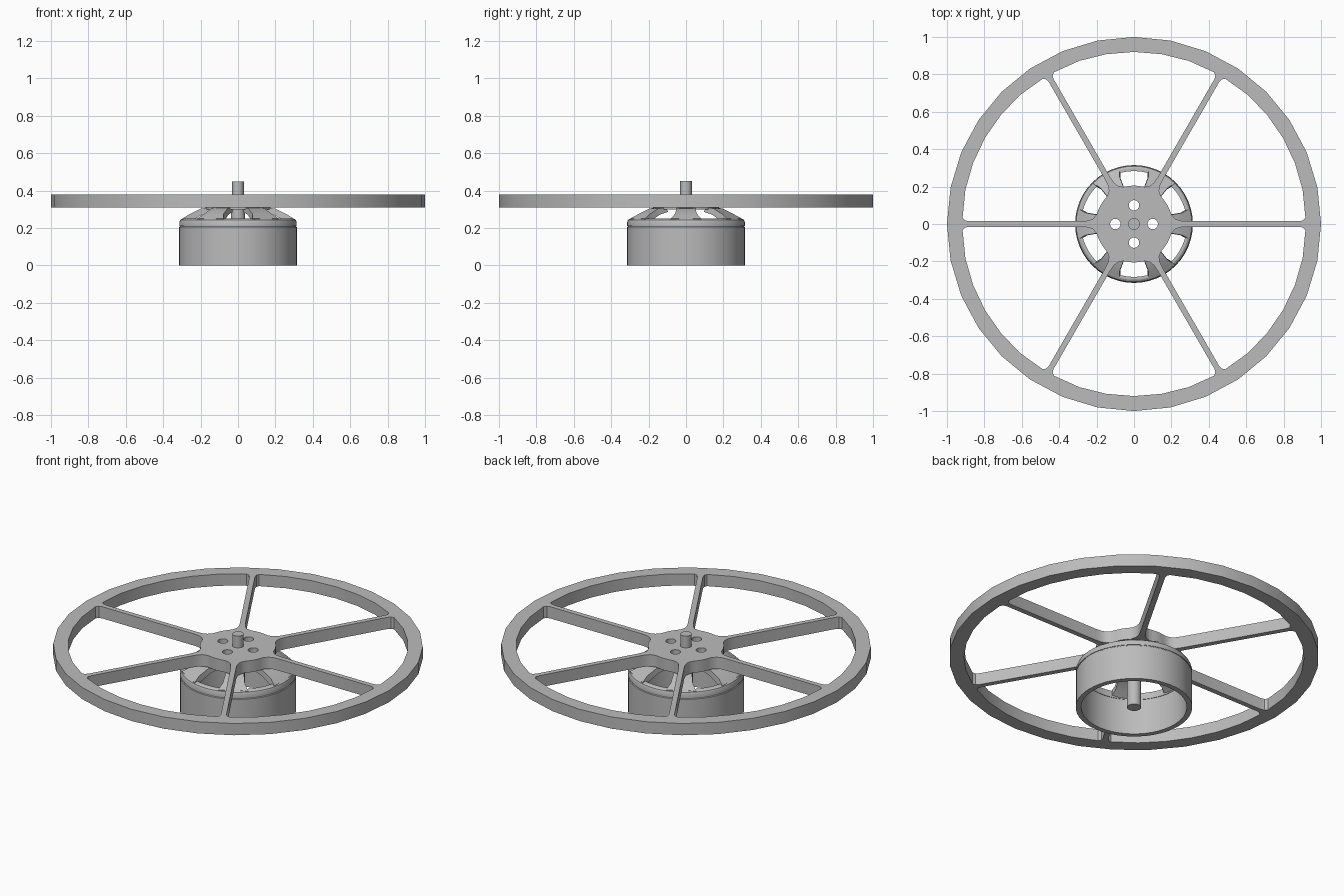
import bpy, bmesh, math
from mathutils import Matrix

if "Cube" in bpy.data.objects:
    bpy.data.objects.remove(bpy.data.objects["Cube"])

grey = bpy.data.materials.new("metal grey")
grey.diffuse_color = (0.5, 0.5, 0.5, 1)
grey.use_nodes = True
grey.node_tree.nodes["Principled BSDF"].inputs["Base Color"].default_value = grey.diffuse_color


def finish(name, bm, angle=30):
    bmesh.ops.remove_doubles(bm, verts=bm.verts, dist=1e-5)
    bmesh.ops.recalc_face_normals(bm, faces=bm.faces)
    me = bpy.data.meshes.new(name)
    bm.to_mesh(me)
    bm.free()
    me.materials.append(grey)
    ob = bpy.data.objects.new(name, me)
    bpy.context.collection.objects.link(ob)
    bpy.ops.object.select_all(action='DESELECT')
    ob.select_set(True)
    bpy.context.view_layer.objects.active = ob
    bpy.ops.object.shade_smooth_by_angle(angle=math.radians(angle))
    return ob


def polar(r, a):
    return (r * math.cos(a), r * math.sin(a))


def circle(r, n, cx=0, cy=0):
    pts = [polar(r, 2 * math.pi * i / n) for i in range(n)]
    return [(x + cx, y + cy) for x, y in pts]


def plate(name, loops, z0, z1):
    """Flat plate: first loop is the outline, the others are holes."""
    cu = bpy.data.curves.new(name, 'CURVE')
    cu.dimensions = '2D'
    cu.fill_mode = 'BOTH'
    cu.extrude = (z1 - z0) / 2
    for pts in loops:
        s = cu.splines.new('POLY')
        s.points.add(len(pts) - 1)
        for p, (x, y) in zip(s.points, pts):
            p.co = (x, y, 0, 1)
        s.use_cyclic_u = True
    tmp = bpy.data.objects.new(name + " helper", cu)
    bpy.context.collection.objects.link(tmp)
    me = bpy.data.meshes.new_from_object(
        tmp.evaluated_get(bpy.context.evaluated_depsgraph_get()))
    bpy.data.objects.remove(tmp)
    bpy.data.curves.remove(cu)
    bm = bmesh.new()
    bm.from_mesh(me)
    bpy.data.meshes.remove(me)
    bmesh.ops.translate(bm, verts=bm.verts, vec=(0, 0, (z0 + z1) / 2))
    return finish(name, bm)


def lathe(name, profile, n, closed):
    """Revolve an (r, z) profile around the z axis."""
    bm = bmesh.new()
    rings = [[bm.verts.new((*polar(r, 2 * math.pi * i / n), z)) for i in range(n)]
             for r, z in profile]
    pairs = list(zip(rings, rings[1:]))
    if closed:
        pairs.append((rings[-1], rings[0]))
    else:
        bm.faces.new(rings[0])
        bm.faces.new(rings[-1])
    for a, b in pairs:
        for i in range(n):
            j = (i + 1) % n
            bm.faces.new((a[i], a[j], b[j], b[i]))
    return finish(name, bm)


# Wheel: rim, six spokes and hub cut from one plate with filleted pockets
edge = [(0.207, 0.048), (0.222, 0.028), (0.245, 0.018), (0.28, 0.015),
        (0.885, 0.015), (0.905, 0.02), (0.917, 0.035)]


def pocket(a0):
    span = math.pi / 3
    side = [(r, math.asin(w / r)) for r, w in edge]
    pts = [polar(r, a0 + t) for r, t in side]
    t = side[-1][1]
    pts += [polar(0.92, a0 + t + (span - 2 * t) * i / 6) for i in range(1, 6)]
    pts += [polar(r, a0 + span - t) for r, t in reversed(side)]
    t = side[0][1]
    pts += [polar(0.205, a0 + span - t - (span - 2 * t) * i / 5) for i in range(1, 5)]
    return pts


holes = [circle(0.028, 16, *polar(0.1, k * math.pi / 2)) for k in range(4)]
plate("spoked_wheel",
      [circle(1.0, 32)] + [pocket(k * math.pi / 3) for k in range(6)] + holes,
      0.31, 0.38)

# Motor bell: top plate, outer can and shouldered upper ring
plate("bell_top_plate", [circle(0.175, 36)] + holes, 0.298, 0.312)
lathe("bell_can", [(0.286, 0), (0.315, 0), (0.315, 0.205), (0.311, 0.208),
                   (0.311, 0.212), (0.286, 0.212)], 48, True)
lathe("bell_shoulder", [(0.283, 0.212), (0.314, 0.212), (0.314, 0.232),
                        (0.309, 0.244), (0.298, 0.251), (0.283, 0.251)], 48, True)

# Six sloping bell arms, widening towards the shoulder
bm = bmesh.new()
sections = [(0.15, 0.312, 0.286, 0.048), (0.20, 0.303, 0.272, 0.05),
            (0.26, 0.274, 0.24, 0.06), (0.298, 0.25, 0.216, 0.082)]
for k in range(6):
    rings = [[bm.verts.new((r, -w, top)), bm.verts.new((r, w, top)),
              bm.verts.new((r - 0.012, w, low)), bm.verts.new((r - 0.012, -w, low))]
             for r, top, low, w in sections]
    bm.faces.new(rings[0])
    bm.faces.new(rings[-1])
    for a, b in zip(rings, rings[1:]):
        for i in range(4):
            j = (i + 1) % 4
            bm.faces.new((a[i], a[j], b[j], b[i]))
    bmesh.ops.rotate(bm, verts=[v for r in rings for v in r],
                     matrix=Matrix.Rotation(k * math.pi / 3, 3, 'Z'))
finish("bell_arms", bm)

# Shaft: thicker below the hub, thinner above
lathe("shaft", [(0.038, 0), (0.038, 0.31), (0.031, 0.31), (0.031, 0.45)], 24, False)
